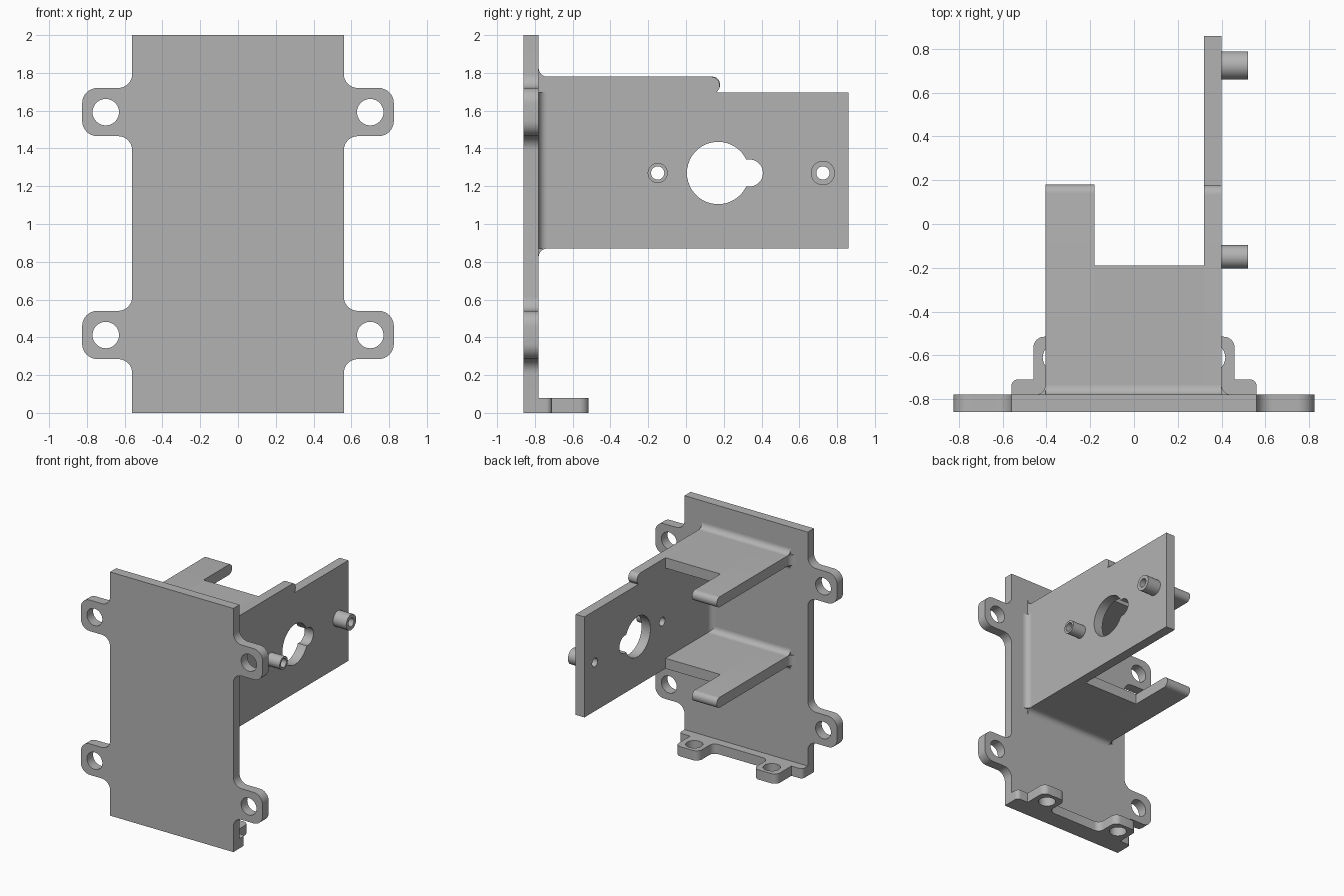
import bpy, bmesh
from math import cos, sin, tan, pi, radians, acos
from mathutils import Matrix, Vector

cube = bpy.data.objects.get("Cube")
if cube:
    bpy.data.objects.remove(cube, do_unlink=True)

grey = bpy.data.materials.new("matte_grey")
grey.use_nodes = True
COLOUR = (0.45, 0.45, 0.45, 1)
grey.diffuse_color = COLOUR
grey.node_tree.nodes["Principled BSDF"].inputs["Base Color"].default_value = COLOUR

# Local (u, v, depth) axes for each extrusion direction
FRAMES = {
    "x": Matrix(((0, 0, 1), (1, 0, 0), (0, 1, 0))),
    "y": Matrix(((1, 0, 0), (0, 0, -1), (0, 1, 0))),
    "z": Matrix.Identity(3),
}


def arc(u, v, r, start=0, end=2 * pi, n=40):
    return [(u + r * cos(start + (end - start) * i / n),
             v + r * sin(start + (end - start) * i / n)) for i in range(n + 1)]


def circle(u, v, r):
    return arc(u, v, r)[:-1]


def rounded(corners, n=8):
    """Outline from (u, v, radius) corners, with tangent fillets."""
    out = []
    for i, (u, v, r) in enumerate(corners):
        p = Vector((u, v))
        if r == 0:
            out.append((u, v))
            continue
        a = (Vector(corners[i - 1][:2]) - p).normalized()
        b = (Vector(corners[(i + 1) % len(corners)][:2]) - p).normalized()
        half = a.angle(b) / 2
        c = p + (a + b).normalized() * r / sin(half)
        s = p + a * r / tan(half) - c
        e = p + b * r / tan(half) - c
        turn = s.angle(e)
        for k in range(n + 1):
            t = k / n
            out.append(tuple(c + (s * sin((1 - t) * turn) + e * sin(t * turn)) / sin(turn)))
    return out


def extrude(name, loops, axis, lo, hi):
    """Solid from an outline and its holes, between lo and hi on the axis."""
    curve = bpy.data.curves.new(name, "CURVE")
    curve.dimensions = "2D"
    curve.fill_mode = "BOTH"
    curve.extrude = (hi - lo) / 2
    for loop in loops:
        spline = curve.splines.new("POLY")
        spline.points.add(len(loop) - 1)
        for point, (u, v) in zip(spline.points, loop):
            point.co = (u, v, 0, 1)
        spline.use_cyclic_u = True
    temp = bpy.data.objects.new(name + "_outline", curve)
    bpy.context.collection.objects.link(temp)
    graph = bpy.context.evaluated_depsgraph_get()
    mesh = bpy.data.meshes.new_from_object(temp.evaluated_get(graph))
    bpy.data.objects.remove(temp, do_unlink=True)
    bpy.data.curves.remove(curve)

    middle = (lo + hi) / 2 * (-1 if axis == "y" else 1)
    bm = bmesh.new()
    bm.from_mesh(mesh)
    bmesh.ops.remove_doubles(bm, verts=bm.verts, dist=0.0001)
    bm.transform(FRAMES[axis].to_4x4() @ Matrix.Translation((0, 0, middle)))
    bmesh.ops.recalc_face_normals(bm, faces=bm.faces)
    bm.to_mesh(mesh)
    bm.free()
    mesh.materials.clear()
    mesh.materials.append(grey)
    mesh.shade_smooth()
    mesh.set_sharp_from_angle(angle=radians(30))
    obj = bpy.data.objects.new(name, mesh)
    bpy.context.collection.objects.link(obj)
    return obj


def mirrored(half):
    """Close a right-hand outline with its left-hand reflection."""
    return half + [(-u, v, r) for u, v, r in reversed(half)]


def cove(name, axis, u, v, su, sv, lo, hi, r=0.045):
    curve = arc(u + su * r, v + sv * r, r, 0, pi / 2, 8)
    curve = [(2 * (u + su * r) - a if su > 0 else a,
              2 * (v + sv * r) - b if sv > 0 else b) for a, b in curve]
    extrude(name, [[(u, v)] + curve], axis, lo, hi)


BACK, FRONT = -0.78, -0.86
LEFT, INNER, OUTER = -0.405, 0.32, 0.40
LOW, LOW_TOP, HIGH, HIGH_TOP = 0.87, 0.955, 1.695, 1.78

# Mounting plate with four ears
side = [(0.56, 0, 0)]
for z in (0.285, 1.465):
    side += [(0.56, z, 0.075), (0.825, z, 0.08),
             (0.825, z + 0.255, 0.08), (0.56, z + 0.255, 0.075)]
side.append((0.56, 2, 0))
ear_holes = [circle(s * 0.70, z, 0.07) for s in (-1, 1) for z in (0.412, 1.592)]
extrude("mounting_plate", [rounded(mirrored(side))] + ear_holes, "y", FRONT, BACK)

# Foot strip with two drilled tabs
foot = [(0.56, BACK, 0), (0.56, -0.71, 0.03), (0.46, -0.71, 0), (0.46, -0.515, 0.05),
        (0.25, -0.515, 0.05), (0.25, -0.71, 0.05)]
extrude("foot_strip", [rounded(mirrored(foot))]
        + [circle(s * 0.352, -0.61, 0.065) for s in (-1, 1)], "z", 0, 0.08)

# Side wall with a keyhole and two screw holes
R, r = 0.165, 0.072
cut = acos(1 - r * r / (2 * R * R))
lobe = pi / 2 + cut / 2
keyhole = (arc(0.17, 1.27, R, cut, 2 * pi - cut)[:-1]
           + arc(0.17 + R, 1.27, r, -lobe, lobe, 20)[:-1])
bosses = {"inner_boss": (-0.15, 0.053), "outer_boss": (0.725, 0.064)}
wall = [(BACK, LOW, 0), (0.86, LOW, 0), (0.86, HIGH, 0), (0.162, HIGH, 0),
        (0.178, 1.72, 0.02), (0.178, HIGH_TOP, 0.045), (BACK, HIGH_TOP, 0)]
screw_holes = [circle(y, 1.27, 0.035) for y, _ in bosses.values()]
extrude("side_wall", [rounded(wall), keyhole] + screw_holes, "x", INNER, OUTER)

# Tubular bosses on the outside of the wall
for name, (y, radius) in bosses.items():
    extrude(name, [circle(y, 1.27, radius), circle(y, 1.27, 0.035)], "x", OUTER, 0.52)

# Two shelves, each with a round-ended arm on the open side
for level, lo, hi in (("lower", LOW, LOW_TOP), ("upper", HIGH, HIGH_TOP)):
    for part, end, rad, x0, x1 in (("arm", 0.18, 0.04, LEFT, -0.18),
                                   ("shelf", -0.19, 0, -0.18, INNER)):
        profile = [(BACK, lo, 0), (end, lo, rad), (end, hi, rad), (BACK, hi, 0)]
        extrude(f"{level}_{part}", [rounded(profile)], "x", x0, x1)
    cove(f"{level}_end_fillet", "z", LEFT, BACK, -1, 1, lo, hi)

# Fillets where the bracket meets the plate
for name, z, s, x1 in (("top", HIGH_TOP, 1, OUTER), ("under_upper", HIGH, -1, INNER),
                       ("over_lower", LOW_TOP, 1, INNER), ("bottom", LOW, -1, OUTER)):
    cove(name + "_fillet", "x", BACK, z, 1, s, LEFT, x1)
cove("wall_outer_fillet", "z", OUTER, BACK, 1, 1, LOW, HIGH)
cove("wall_inner_fillet", "z", INNER, BACK, -1, 1, LOW_TOP, HIGH)
